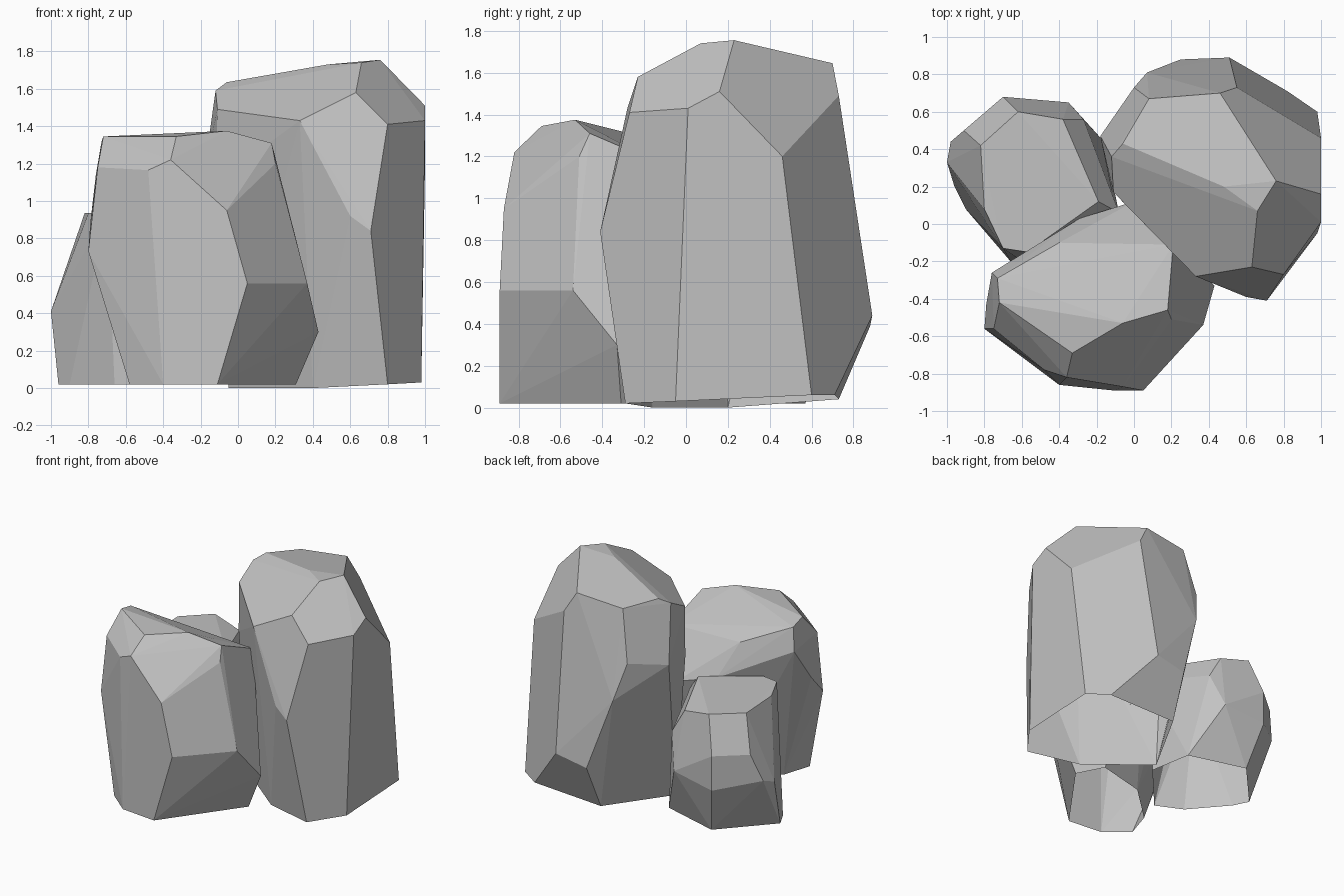
import bpy
import bmesh
from math import radians
from mathutils import Vector

default_cube = bpy.data.objects.get("Cube")
if default_cube:
    bpy.data.objects.remove(default_cube, do_unlink=True)

CENTIMETRE = 0.01          # rock corners are given in hundredths of a unit
FLATNESS = radians(2.5)    # neighbouring facets flatter than this are merged


def make_material(name, value):
    """Plain flat colour used in the viewport and in renders."""
    material = bpy.data.materials.new(name)
    material.use_nodes = True
    colour = (value, value, value, 1)
    material.diffuse_color = colour
    shader = next(node for node in material.node_tree.nodes
                  if node.type == "BSDF_PRINCIPLED")
    shader.inputs["Base Color"].default_value = colour
    shader.inputs["Roughness"].default_value = 0.9
    return material


def make_rock(name, material, crown, shoulder, waist, foot):
    """Wrap a faceted boulder, open underneath, around four rings of corners."""
    mesh_builder = bmesh.new()
    for ring in (crown, shoulder, waist, foot):
        for corner in ring:
            mesh_builder.verts.new(Vector(corner) * CENTIMETRE)

    hull = bmesh.ops.convex_hull(mesh_builder, input=mesh_builder.verts[:])
    leftovers = set(hull["geom_interior"]) | set(hull["geom_unused"])
    loose_corners = [item for item in leftovers
                     if isinstance(item, bmesh.types.BMVert) and item.is_valid]
    bmesh.ops.delete(mesh_builder, geom=loose_corners, context="VERTS")
    bmesh.ops.recalc_face_normals(mesh_builder, faces=mesh_builder.faces[:])

    # The underside is left open
    underside = [face for face in mesh_builder.faces if face.normal.z < -0.8]
    bmesh.ops.delete(mesh_builder, geom=underside, context="FACES")

    # Merge nearly coplanar triangles into broad chiselled facets
    bmesh.ops.dissolve_limit(mesh_builder, angle_limit=FLATNESS,
                             verts=mesh_builder.verts[:],
                             edges=mesh_builder.edges[:])
    for face in mesh_builder.faces:
        face.smooth = False

    mesh = bpy.data.meshes.new(name)
    mesh_builder.to_mesh(mesh)
    mesh_builder.free()
    mesh.materials.append(material)
    rock = bpy.data.objects.new(name, mesh)
    bpy.context.scene.collection.objects.link(rock)
    return rock


stone = make_material("grey_stone", 0.54)

# Tall boulder at the back
make_rock(
    "tall_rock", stone,
    crown=[(76, 23, 175.5), (66, 7, 174), (48, 20, 173), (63, -23, 158),
           (-6, 43, 163.5), (8, 67, 161), (46, 70, 164.5)],
    shoulder=[(55, 73, 149), (100, 16, 151), (100, 1, 143), (80, -27, 141),
              (33, -28, 143), (-11, 17, 149), (-12, 36, 159), (100, 46, 120)],
    waist=[(71, -41, 84), (60, -39, 92), (-12, 18, 110), (-18, 47, 116),
           (0, 73, 122), (7, 81, 94), (25, 88, 39), (51, 89, 44)],
    foot=[(80, -29, 2), (98, -5, 3), (98, 60, 6), (82, 71, 6),
          (23, 73, 4), (-5, 20, 0), (40, -16, 0)],
)

# Broad boulder at the front
make_rock(
    "front_rock", stone,
    crown=[(-6, -53, 137.5), (-33, -69, 134.5), (-72, -42, 134.5),
           (-73, -29, 131.5), (18, -46, 131), (-40, -10, 118),
           (21, -11, 116)],
    shoulder=[(20, -51, 120), (-36, -82, 122), (-48, -78, 116.5),
              (-75, -56, 118), (-76, -26, 114)],
    waist=[(-6, -87, 95), (5, -89, 56), (37, -54, 56), (43, -33, 30),
           (-80, -56, 73), (-79, -43, 88), (-29, 3, 92), (0, 12, 85)],
    foot=[(-58, -71, 2), (-40, -86, 2), (-11, -89, 2), (31, -31, 2),
          (-51, -49, 2), (-20, -20, 2), (20, -10, 2)],
)

# Small boulder on the side
make_rock(
    "small_rock", stone,
    crown=[(-62, 60, 94), (-38, 56, 89), (-82, 42, 93.5), (-80, 8, 93.5),
           (-70, -13, 94), (-57, -15, 94), (-19, 12, 94)],
    shoulder=[(-70, 68, 66), (-91, 50, 66), (-27, 56, 70), (-8, 6, 80)],
    waist=[(-70, 68, 39), (-98, 44, 45), (-100, 33, 41), (-35, 65, 44)],
    foot=[(-96, 20, 2), (-90, 8, 2), (-66, -20, 2), (-45, -30, 2),
          (-62, 57, 2), (-16, 44, 2), (-10, 10, 2)],
)
